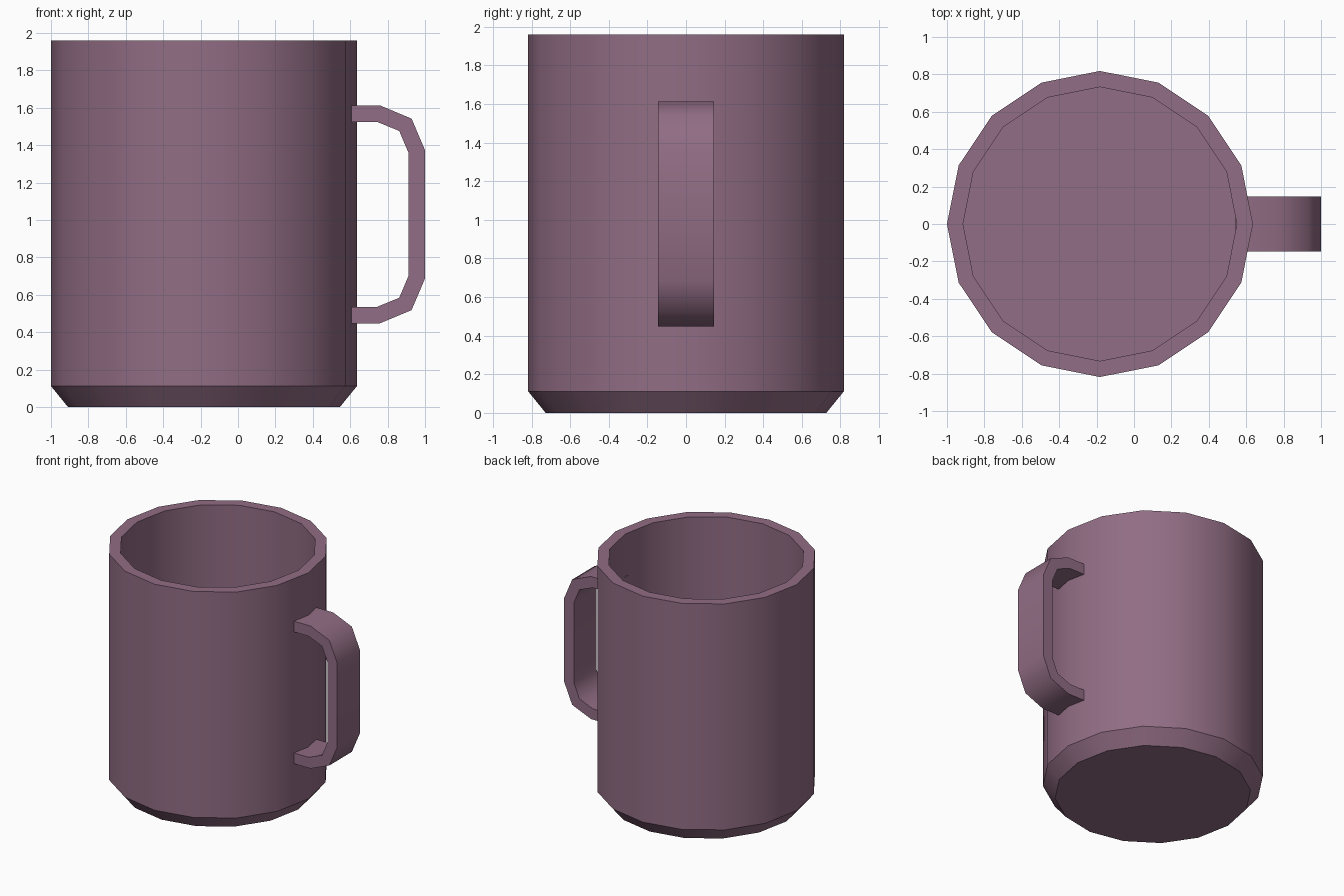
import bpy, bmesh, math

if "Cube" in bpy.data.objects:
    bpy.data.objects.remove(bpy.data.objects["Cube"])

SIDES = 16
CX = -0.182          # axis of the cup

mat = bpy.data.materials.new("dusty_mauve")
mat.diffuse_color = (0.285, 0.153, 0.232, 1)
mat.use_nodes = True
mat.node_tree.nodes["Principled BSDF"].inputs["Base Color"].default_value = mat.diffuse_color


def finish(name, bm, angle):
    bmesh.ops.recalc_face_normals(bm, faces=bm.faces)
    mesh = bpy.data.meshes.new(name)
    bm.to_mesh(mesh)
    bm.free()
    mesh.materials.append(mat)
    ob = bpy.data.objects.new(name, mesh)
    bpy.context.collection.objects.link(ob)
    bpy.ops.object.select_all(action='DESELECT')
    ob.select_set(True)
    bpy.context.view_layer.objects.active = ob
    bpy.ops.object.shade_smooth_by_angle(angle=math.radians(angle))
    return ob


# Cup body: rings from the outer base, up over the rim, down to the inner floor
bm = bmesh.new()
rings = []
for r, z in [(0.727, 0), (0.818, 0.112), (0.818, 1.96), (0.732, 1.96), (0.732, 0.112)]:
    rings.append([bm.verts.new((CX + r * math.cos(a), r * math.sin(a), z))
                  for a in (2 * math.pi * i / SIDES for i in range(SIDES))])
for lo, hi in zip(rings, rings[1:]):
    for i in range(SIDES):
        j = (i + 1) % SIDES
        bm.faces.new((lo[i], lo[j], hi[j], hi[i]))
bm.faces.new(rings[0])
bm.faces.new(rings[-1])
finish("cup_body", bm, 30)

# Handle: flat strap swept along (outer, inner) profile pairs, mirrored about mid height
MID, HALF = 1.03, 0.146
upper = [((0.543, 0.583), (0.543, 0.495)),
         ((0.758, 0.583), (0.742, 0.495)),
         ((0.928, 0.512), (0.862, 0.446)),
         ((1.0, 0.343), (0.912, 0.328))]
lower = [((o[0], -o[1]), (i[0], -i[1])) for o, i in reversed(upper)]
bm = bmesh.new()
sections = []
for (ox, oz), (ix, iz) in upper + lower:
    sections.append([bm.verts.new((x, y, MID + z)) for x, y, z in
                     [(ox, -HALF, oz), (ox, HALF, oz), (ix, HALF, iz), (ix, -HALF, iz)]])
for a, b in zip(sections, sections[1:]):
    for i in range(4):
        j = (i + 1) % 4
        bm.faces.new((a[i], a[j], b[j], b[i]))
bm.faces.new(sections[0])
bm.faces.new(sections[-1])
finish("handle", bm, 50)
